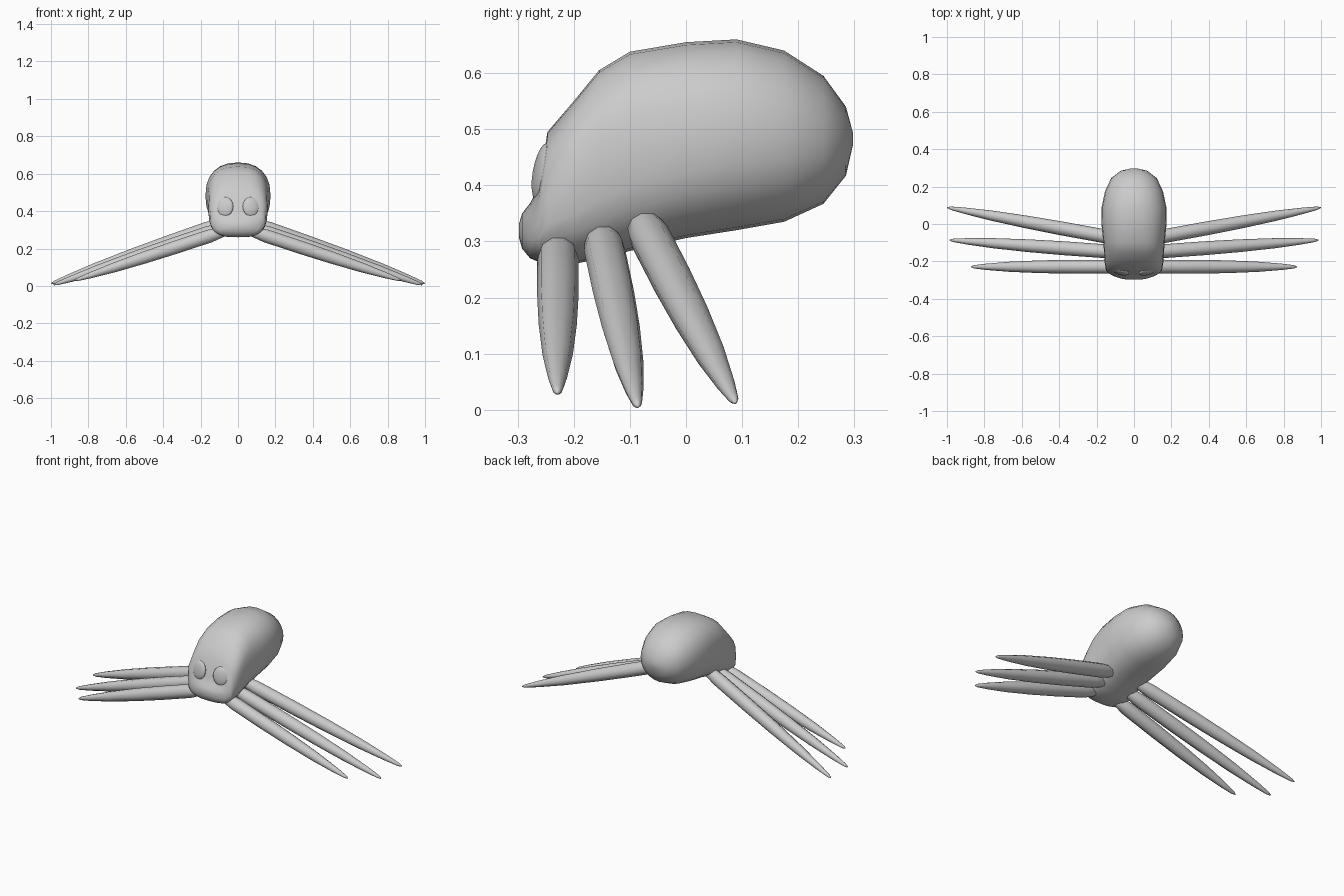
import bpy, bmesh, math
from mathutils import Vector, Euler

if "Cube" in bpy.data.objects:
    bpy.data.objects.remove(bpy.data.objects["Cube"])

grey = bpy.data.materials.new("light grey")
grey.diffuse_color = (0.6, 0.6, 0.6, 1)
grey.use_nodes = True
grey.node_tree.nodes["Principled BSDF"].inputs["Base Color"].default_value = grey.diffuse_color


def finish(name, bm):
    """Turn a bmesh into a smooth grey object."""
    bmesh.ops.recalc_face_normals(bm, faces=bm.faces)
    for f in bm.faces:
        f.smooth = True
    me = bpy.data.meshes.new(name)
    bm.to_mesh(me)
    bm.free()
    me.materials.append(grey)
    ob = bpy.data.objects.new(name, me)
    bpy.context.collection.objects.link(ob)
    return ob


def loft(name, rings):
    """Skin a list of closed point rings and cap both ends."""
    bm = bmesh.new()
    loops = [[bm.verts.new(p) for p in ring] for ring in rings]
    n = len(loops[0])
    for a, b in zip(loops, loops[1:]):
        for i in range(n):
            j = (i + 1) % n
            bm.faces.new((a[i], a[j], b[j], b[i]))
    bm.faces.new(loops[0])
    bm.faces.new(loops[-1])
    return finish(name, bm)


# Body: sections along y as (y, bottom, top, half width, squareness)
sections = [
    (-0.298, 0.308, 0.330, 0.030, 2.2), (-0.292, 0.287, 0.350, 0.070, 2.4),
    (-0.278, 0.270, 0.368, 0.110, 2.6), (-0.262, 0.263, 0.400, 0.138, 2.8),
    (-0.247, 0.260, 0.495, 0.150, 3.0), (-0.200, 0.260, 0.550, 0.158, 2.9),
    (-0.155, 0.268, 0.605, 0.160, 2.8), (-0.100, 0.283, 0.638, 0.164, 2.6),
    (0.000, 0.306, 0.655, 0.174, 2.4), (0.090, 0.320, 0.660, 0.173, 2.3),
    (0.175, 0.335, 0.640, 0.155, 2.2), (0.245, 0.367, 0.595, 0.122, 2.1),
    (0.285, 0.417, 0.540, 0.070, 2.0), (0.298, 0.474, 0.492, 0.012, 2.0),
]


def section_ring(y, lo, hi, w, e, n=24):
    ring = []
    for i in range(n):
        a = 2 * math.pi * i / n
        c, s = math.cos(a), math.sin(a)
        ring.append((w * math.copysign(abs(c) ** (2 / e), c), y,
                     (lo + hi) / 2 + (hi - lo) / 2 * math.copysign(abs(s) ** (2 / e), s)))
    return ring


loft("body", [section_ring(*s) for s in sections])

# Legs: straight tapered spindles as (name, inner end, tip)
leg_profile = [(0, 0.015), (0.04, 0.029), (0.12, 0.037), (0.35, 0.037), (0.55, 0.034),
               (0.75, 0.027), (0.9, 0.017), (0.98, 0.009), (1, 0.003)]
legs = [
    ("front_leg", (0.05, -0.228, 0.300), (0.87, -0.229, 0.030)),
    ("middle_leg", (0.05, -0.153, 0.322), (0.985, -0.086, 0.006)),
    ("rear_leg", (0.05, -0.085, 0.348), (0.998, 0.088, 0.013)),
]


def leg_ring(base, tip, t, r, n=10):
    d = (tip - base).normalized()
    side = d.cross(Vector((0, 0, 1))).normalized()
    up = side.cross(d)
    return [base.lerp(tip, t) + r * (math.cos(a) * side + math.sin(a) * up)
            for a in (2 * math.pi * i / n for i in range(n))]


for label, sx in (("right", 1), ("left", -1)):
    for name, b, t in legs:
        base = Vector((sx * b[0], b[1], b[2]))
        tip = Vector((sx * t[0], t[1], t[2]))
        loft(f"{label}_{name}", [leg_ring(base, tip, *p) for p in leg_profile])

    # Eye: flattened ball leaning back on the face
    bm = bmesh.new()
    bmesh.ops.create_uvsphere(bm, u_segments=16, v_segments=10, radius=1)
    turn = Euler((math.radians(-10), 0, sx * math.radians(12))).to_matrix()
    for v in bm.verts:
        v.co = turn @ Vector((v.co.x * 0.046, v.co.y * 0.015, v.co.z * 0.053))
        v.co += Vector((sx * 0.07, -0.256, 0.423))
    finish(f"{label}_eye", bm)
